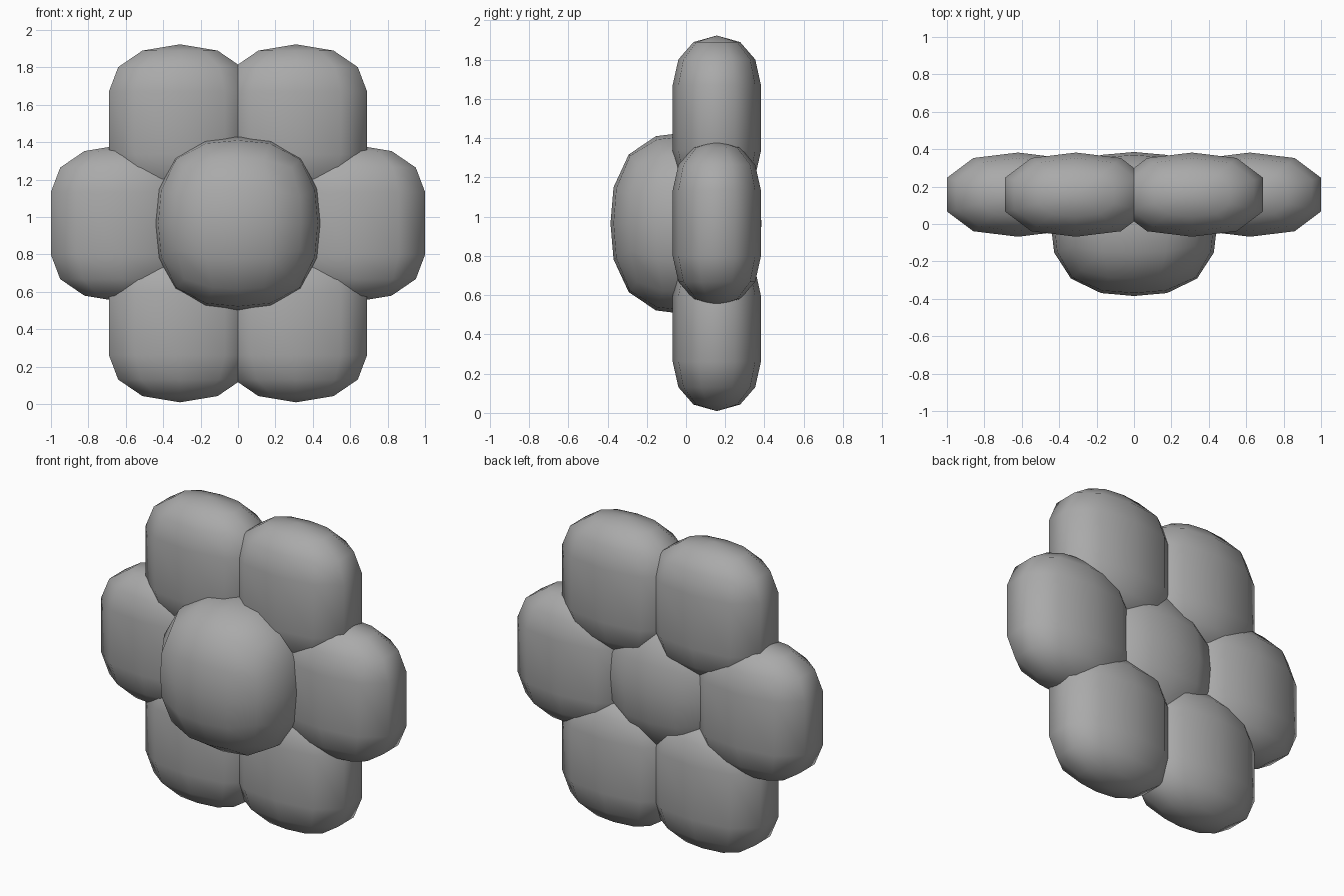
import bpy, bmesh, math
from mathutils import Vector

cube = bpy.data.objects.get("Cube")
if cube:
    bpy.data.objects.remove(cube, do_unlink=True)

grey = bpy.data.materials.new("plain grey")
grey.use_nodes = True
colour = (0.4, 0.4, 0.4, 1)
grey.diffuse_color = colour
grey.node_tree.nodes["Principled BSDF"].inputs["Base Color"].default_value = colour

MID_Z = 0.966


def finish(bm, name, location):
    bmesh.ops.recalc_face_normals(bm, faces=bm.faces)
    for face in bm.faces:
        face.smooth = True
    mesh = bpy.data.meshes.new(name)
    bm.to_mesh(mesh)
    bm.free()
    mesh.materials.append(grey)
    obj = bpy.data.objects.new(name, mesh)
    obj.location = location
    bpy.context.collection.objects.link(obj)


# Petal: ten-sided flattened barrel with rounded ends
def petal(name, location):
    size = Vector((0.38, 0.225, 0.42))
    quarter = [(1, 0.4), (0.63, 0.87), (0, 1)]
    half = quarter + [(-x, y) for x, y in quarter[1::-1]]
    section = half + [(-x, -y) for x, y in half]
    upper = [(0.53, 0.92), (0.87, 0.71), (1, 0.4)]
    profile = upper + [(r, -z) for r, z in reversed(upper)]
    bm = bmesh.new()
    rings = [[bm.verts.new(Vector((x * r, y * r, z)) * 1) for x, y in section]
             for r, z in profile]
    top, bottom = bm.verts.new((0, 0, 1)), bm.verts.new((0, 0, -1))
    count = len(section)
    for i in range(count):
        j = (i + 1) % count
        bm.faces.new((top, rings[0][i], rings[0][j]))
        bm.faces.new((bottom, rings[-1][j], rings[-1][i]))
        for a, b in zip(rings, rings[1:]):
            bm.faces.new((a[i], b[i], b[j], a[j]))
    bmesh.ops.scale(bm, vec=size, verts=bm.verts)
    finish(bm, name, location)


# Flower centre: gridded cube rounded into a soft boxy ball
def centre(name, location):
    size = Vector((0.445, 0.385, 0.463))
    power = 2.5
    bm = bmesh.new()
    bmesh.ops.create_cube(bm, size=2)
    bmesh.ops.subdivide_edges(bm, edges=bm.edges[:], cuts=3, use_grid_fill=True)
    for v in bm.verts:
        p = Vector([math.tan(c * math.pi / 4) for c in v.co])
        p /= sum(abs(c) ** power for c in p) ** (1 / power)
        v.co = p * size
    finish(bm, name, location)


# Ring of six upright petals
for k in range(6):
    angle = math.radians(60 * k)
    petal(f"petal_{k + 1}", (0.62 * math.cos(angle), 0.157,
                             MID_Z + 0.62 * math.sin(angle)))

centre("flower_centre", (0, 0, MID_Z))
